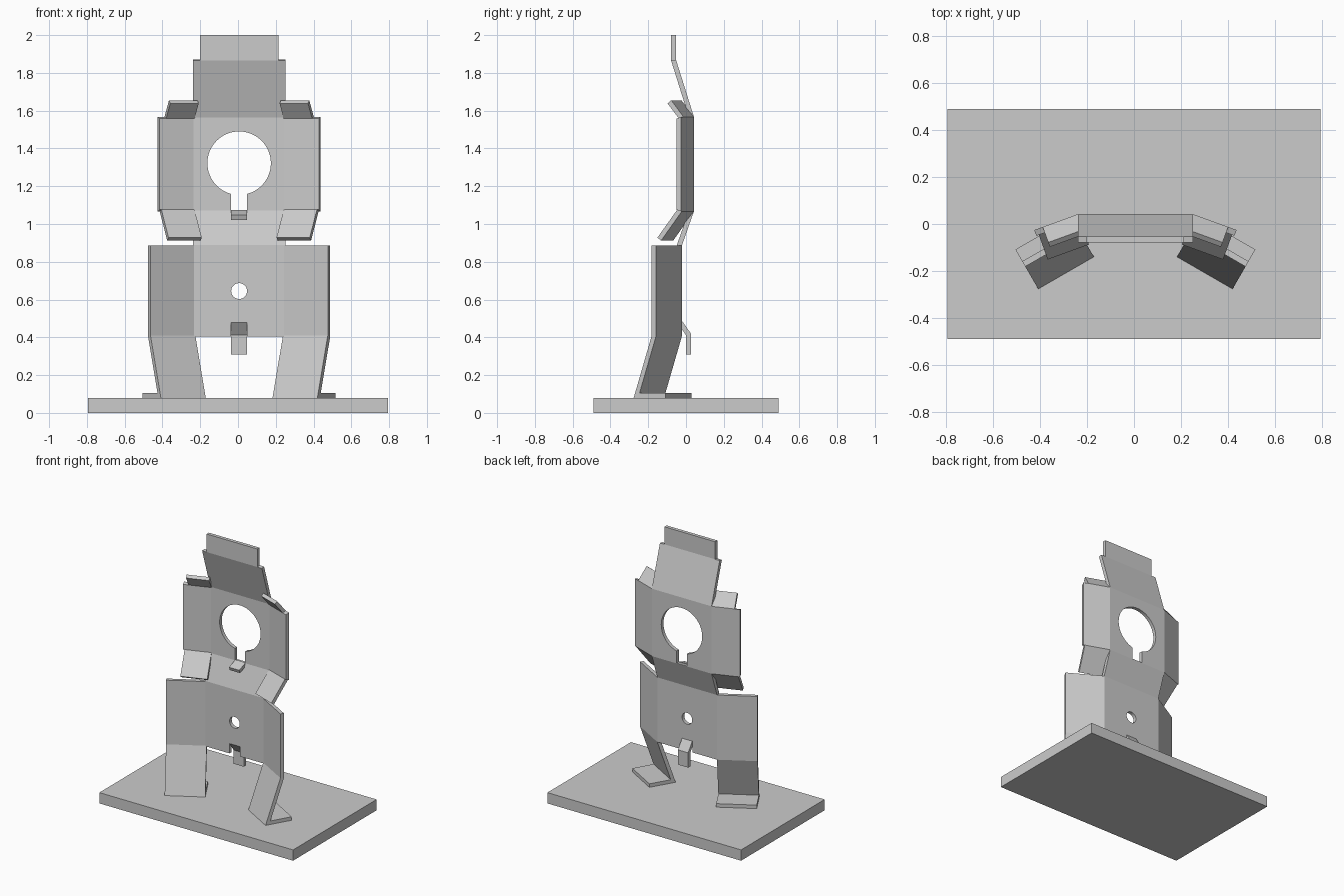
import bpy, bmesh
from math import sin, cos, radians
from mathutils import Vector

if "Cube" in bpy.data.objects:
    bpy.data.objects.remove(bpy.data.objects["Cube"])

T = 0.026      # sheet thickness
XC = 0.006     # centre line of the folded sheet
HALF = 0.245   # half width of the centre strip


def finish(name, bm):
    bmesh.ops.recalc_face_normals(bm, faces=bm.faces)
    me = bpy.data.meshes.new(name)
    bm.to_mesh(me)
    bm.free()
    ob = bpy.data.objects.new(name, me)
    bpy.context.collection.objects.link(ob)
    return ob


def offset(pts):
    """Mitred offset of a folded line by the sheet thickness."""
    pts = [Vector(p) for p in pts]
    dirs = [(b - a).normalized() for a, b in zip(pts, pts[1:])]
    norms = [Vector((d.y, -d.x)) for d in dirs]
    out = []
    for i, p in enumerate(pts):
        a, b = norms[max(i - 1, 0)], norms[min(i, len(norms) - 1)]
        m = (a + b).normalized()
        out.append(p + m * (T / m.dot(b)))
    return pts, out


def strip(name, pts, u0, u1, first=0, last=None, origin=(XC, 0), side=1, ang=0):
    """Folded sheet: back-face line (depth, z) swept from u0 to u1 across."""
    back, front = offset(pts)
    last = len(pts) - 1 if last is None else last
    a = radians(ang)
    bm = bmesh.new()
    rings = []
    for i in range(first, last + 1):
        ring = []
        for p, u in ((back[i], u0), (back[i], u1), (front[i], u1), (front[i], u0)):
            x = origin[0] + side * (u * cos(a) + p.x * sin(a))
            y = origin[1] - u * sin(a) + p.x * cos(a)
            ring.append(bm.verts.new((x, y, p.y)))
        rings.append(ring)
    for r, s in zip(rings, rings[1:]):
        for k in range(4):
            j = (k + 1) % 4
            bm.faces.new((r[k], r[j], s[j], s[k]))
    bm.faces.new(rings[0])
    bm.faces.new(rings[-1])
    return finish(name, bm)


def box(name, lo, hi):
    bm = bmesh.new()
    bmesh.ops.create_cube(bm, size=1)
    for v in bm.verts:
        v.co = Vector([(l + h) / 2 + c * (h - l) for l, h, c in zip(lo, hi, v.co)])
    return finish(name, bm)


def cylinder(name, z, r, n):
    bpy.ops.mesh.primitive_cylinder_add(vertices=n, radius=r, depth=0.3,
                                        location=(XC, 0, z), rotation=(radians(90), 0, 0))
    ob = bpy.context.object
    ob.name = name
    return ob


def cut(ob, cutter):
    cutter.hide_render = True
    m = ob.modifiers.new("cut", 'BOOLEAN')
    m.operation = 'DIFFERENCE'
    m.solver = 'EXACT'
    m.object = cutter
    bpy.context.view_layer.objects.active = ob
    bpy.ops.object.modifier_apply(modifier=m.name)
    bpy.data.objects.remove(cutter, do_unlink=True)


# Base plate
box("base_plate", (-0.795, -0.49, 0), (0.795, 0.49, 0.08))

# Centre strip: top tab, neck, chest, waist, hip panel
centre = [(-0.053, 2.0), (-0.053, 1.87), (0.042, 1.567), (0.042, 1.067),
          (-0.022, 0.885), (-0.022, 0.405)]
strip("top_tab", centre, -0.208, 0.208, 0, 1)
body = strip("centre_strip", centre, -HALF, HALF, 1)

# Keyhole, small round hole and tail notch
W = 0.042
cut(body, cylinder("hole_cutter", 1.322, 0.168, 64))
cut(body, box("slot_cutter", (XC - W, -0.1, 1.07), (XC + W, 0.15, 1.2)))
cut(body, cylinder("small_hole_cutter", 0.645, W, 32))
cut(body, box("notch_cutter", (XC - W, -0.15, 0.35), (XC + W, 0.1, 0.478)))

# Small bent tabs at the slot and the notch
strip("front_tab", [(0.03, 1.05), (-0.045, 1.022)], -W, W)
strip("tail_tab", [(-0.022, 0.55), (-0.022, 0.488), (0.026, 0.42), (0.026, 0.31)],
      -W, W, 1)

# Side wings with their flaps, legs and feet
arm = [(-0.07, 1.655), (0, 1.567), (0, 1.067), (-0.117, 0.912)]
leg = [(0, 0.885), (0, 0.405), (-0.1, 0.106), (0.058, 0.106)]
for side, tag in ((1, "right"), (-1, "left")):
    x = XC + side * HALF
    up = dict(origin=(x, 0.042), side=side, ang=20)
    strip(tag + "_shoulder_flap", arm, 0, 0.16, 0, 1, **up)
    strip(tag + "_chest_wing", arm, 0, 0.198, 1, 2, **up)
    strip(tag + "_hand_flap", arm, 0, 0.187, 2, 3, **up)
    strip(tag + "_leg", leg, 0, 0.274, origin=(x, -0.022), side=side, ang=30)
